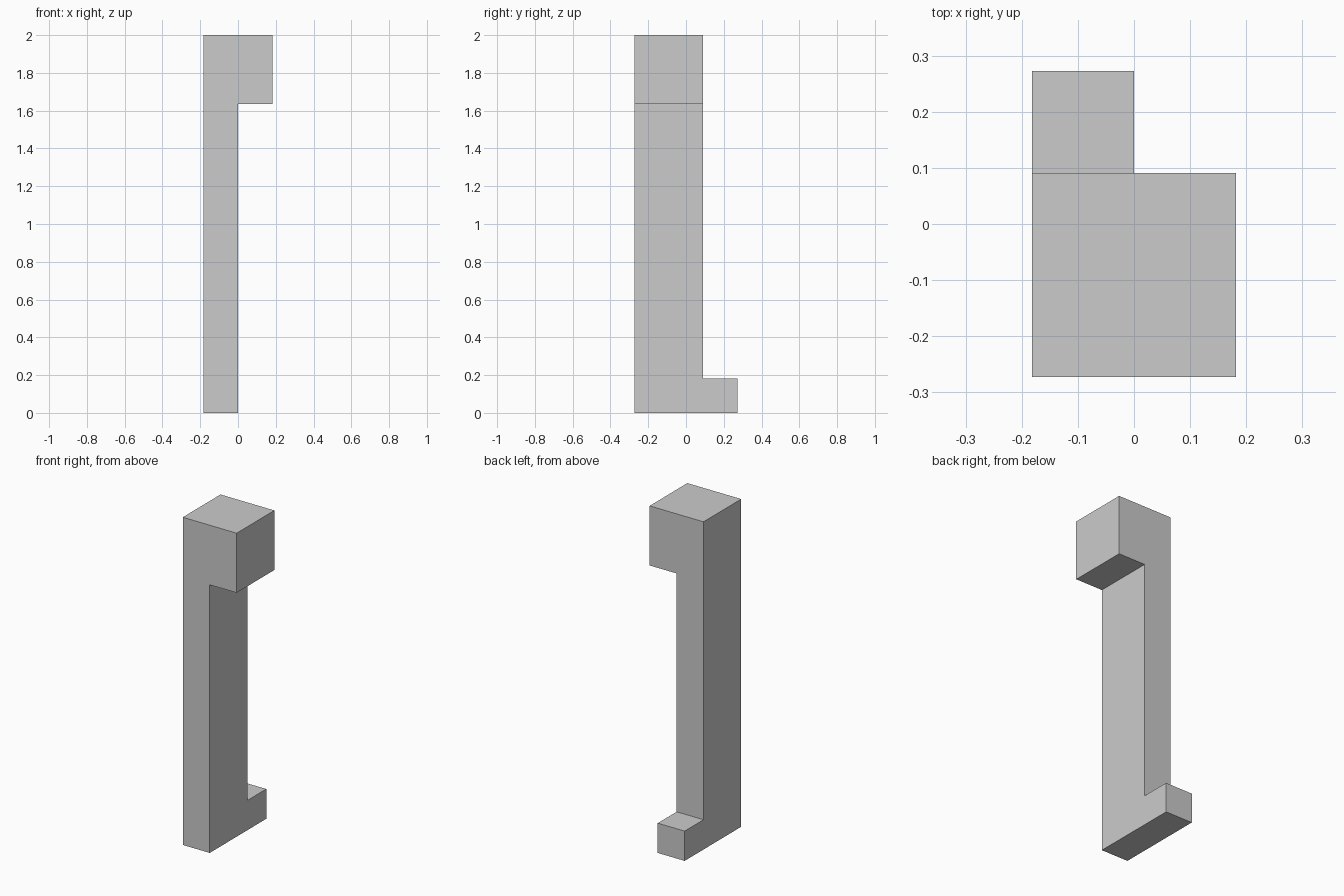
import bpy, bmesh

if "Cube" in bpy.data.objects:
    bpy.data.objects.remove(bpy.data.objects["Cube"])

U = 2 / 11  # grid unit: the model is 2 x 3 x 11 units


def push(bm, ring, dx):
    """Build walls from a ring of vertices along x, return the far ring."""
    far = [bm.verts.new((v.co.x + dx, v.co.y, v.co.z)) for v in ring]
    n = len(ring)
    for i in range(n):
        j = (i + 1) % n
        bm.faces.new((ring[i], ring[j], far[j], far[i]))
    return far


bm = bmesh.new()

# Column and rear foot: L-shaped side profile (y, z), one unit thick
profile = [(-1.5, 0), (1.5, 0), (1.5, 1), (0.5, 1),
           (0.5, 9), (0.5, 11), (-1.5, 11), (-1.5, 9)]
left = [bm.verts.new((-U, y * U, z * U)) for y, z in profile]
bm.faces.new(left)
right = push(bm, left, U)
bm.faces.new(right[:5] + right[7:])

# Head: the top two units of the column continue to the right
bm.faces.new(push(bm, right[4:8], U))

# Face everything outward, then merge coplanar faces
bmesh.ops.recalc_face_normals(bm, faces=bm.faces[:])
bm.normal_update()
bmesh.ops.dissolve_limit(bm, angle_limit=0.01, verts=bm.verts[:], edges=bm.edges[:])

mesh = bpy.data.meshes.new("hooked_post")
bm.to_mesh(mesh)
bm.free()
bpy.context.collection.objects.link(bpy.data.objects.new("hooked_post", mesh))
